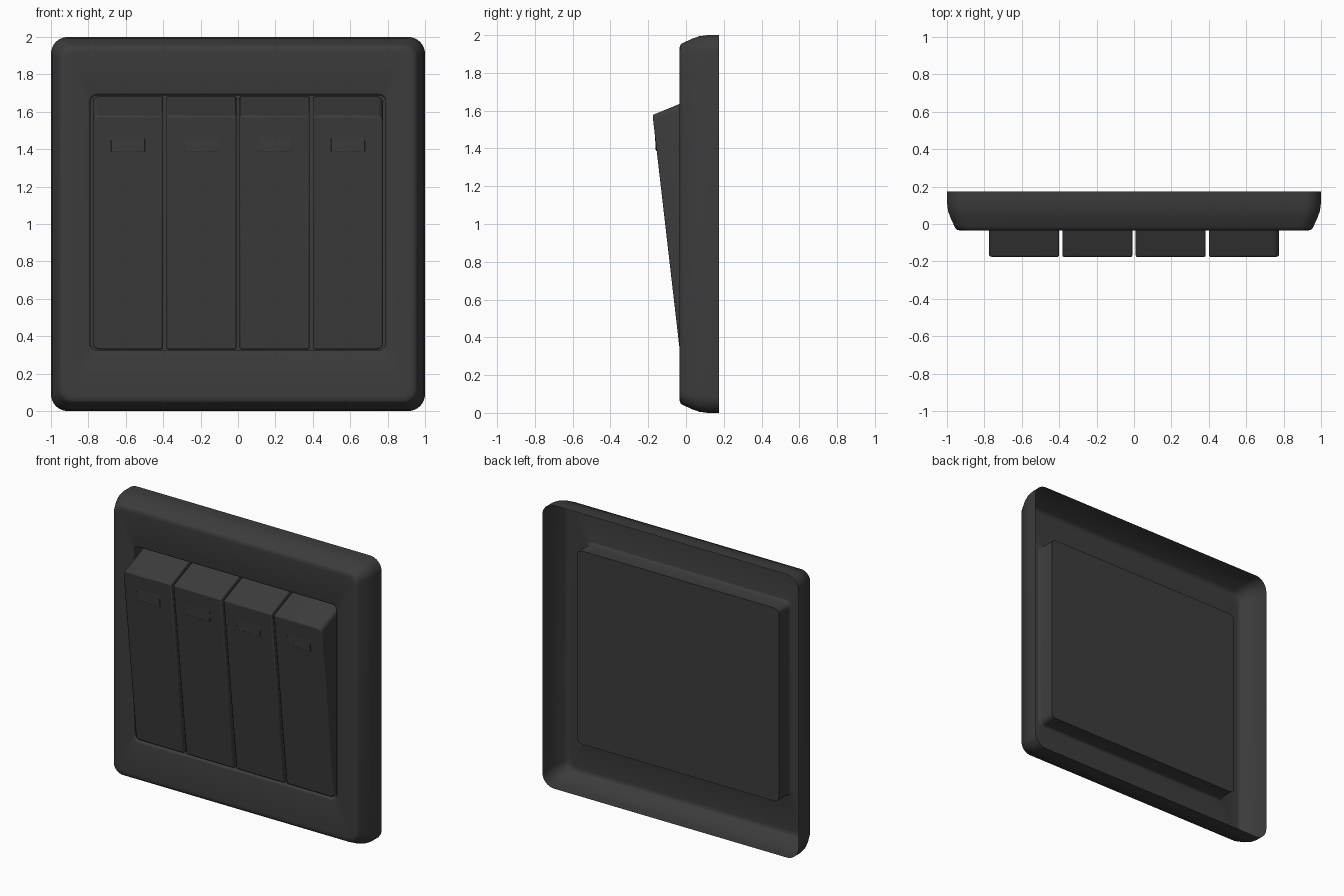
import bpy, bmesh, math
from mathutils import Matrix

if "Cube" in bpy.data.objects:
    bpy.data.objects.remove(bpy.data.objects["Cube"])

mat = bpy.data.materials.new("dark_grey")
mat.diffuse_color = (0.045, 0.045, 0.045, 1)
mat.use_nodes = True
mat.node_tree.nodes["Principled BSDF"].inputs["Base Color"].default_value = mat.diffuse_color


def finish(bm, name, bevel=0.0, angle=35):
    me = bpy.data.meshes.new(name)
    bm.to_mesh(me)
    bm.free()
    ob = bpy.data.objects.new(name, me)
    bpy.context.collection.objects.link(ob)
    me.materials.append(mat)
    if bevel:
        m = ob.modifiers.new("bevel", "BEVEL")
        m.width, m.segments, m.limit_method = bevel, 2, "ANGLE"
        m.angle_limit = math.radians(35)
    bpy.ops.object.select_all(action="DESELECT")
    ob.select_set(True)
    bpy.context.view_layer.objects.active = ob
    bpy.ops.object.shade_smooth_by_angle(angle=math.radians(angle))
    return ob


def ring(bm, hx, hz, cz, r, y, seg=8):
    """Rounded rectangle loop, counter-clockwise seen from the front."""
    verts = []
    for k, (sx, sz) in enumerate([(1, 1), (-1, 1), (-1, -1), (1, -1)]):
        for i in range(seg + 1):
            a = math.pi / 2 * (k + i / seg)
            verts.append(bm.verts.new((sx * (hx - r) + r * math.cos(a), y,
                                       cz + sz * (hz - r) + r * math.sin(a))))
    return verts


# Wall plate: open-backed shell whose front folds into the key pocket
bm = bmesh.new()
rings = [ring(bm, 1 - d, 1 - d, 1, 0.09 - d * 0.4, y) for d, y in
         [(0, 0.175), (0, 0.115), (0.006, 0.07), (0.02, 0.03), (0.04, -0.012),
          (0.046, -0.024), (0.056, -0.032), (0.072, -0.035), (0.085, -0.035)]]
rings += [ring(bm, 0.788 + d, 0.682 + d, 1.006, 0.035 + d, y) for d, y in
          [(0.012, -0.035), (0.009, -0.034), (0.003, -0.028), (0, -0.02), (0, 0.09)]]
for a, b in zip(rings, rings[1:]):
    n = len(a)
    for i in range(n):
        j = (i + 1) % n
        bm.faces.new((a[i], a[j], b[j], b[i]))
bm.faces.new(rings[-1])
finish(bm, "wall_plate")

# Rocker keys: wedge profile (y, z) extruded across the key width
PROFILE = [(-0.177, 1.577), (-0.033, 0.33), (0.085, 0.33), (0.085, 1.684)]
WIDTH, PITCH = 0.374, 0.392
tilt = math.atan2(0.144, 1.247)

for k in range(4):
    cx = (k - 1.5) * PITCH
    bm = bmesh.new()
    face = bm.faces.new([bm.verts.new((cx - WIDTH / 2, y, z)) for y, z in PROFILE])
    ext = bmesh.ops.extrude_face_region(bm, geom=[face])
    bmesh.ops.translate(bm, vec=(WIDTH, 0, 0),
                        verts=[v for v in ext["geom"] if isinstance(v, bmesh.types.BMVert)])
    bmesh.ops.recalc_face_normals(bm, faces=bm.faces)
    # End keys have rounded outer corners
    if k in (0, 3):
        side = cx + math.copysign(WIDTH / 2, cx)
        edges = [e for e in bm.edges
                 if all(abs(v.co.x - side) < 1e-4 for v in e.verts)
                 and abs(e.verts[0].co.y - e.verts[1].co.y) > 0.1
                 and abs(e.verts[0].co.z - e.verts[1].co.z) < 0.2]
        bmesh.ops.bevel(bm, geom=edges, offset=0.03, segments=5, profile=0.5, affect="EDGES")
    finish(bm, f"rocker_key_{k + 1}", bevel=0.008)

    # Indicator pane, raised at its top and flush at its bottom
    bm = bmesh.new()
    z = 1.425
    y = -0.177 + (1.577 - z) * math.tan(tilt)
    bmesh.ops.create_cube(bm, size=1, matrix=Matrix.Translation((cx, y + 0.0025, z))
                          @ Matrix.Rotation(tilt - 0.06, 4, "X")
                          @ Matrix.Diagonal((0.18, 0.01, 0.075, 1)))
    finish(bm, f"indicator_{k + 1}", bevel=0.002)
